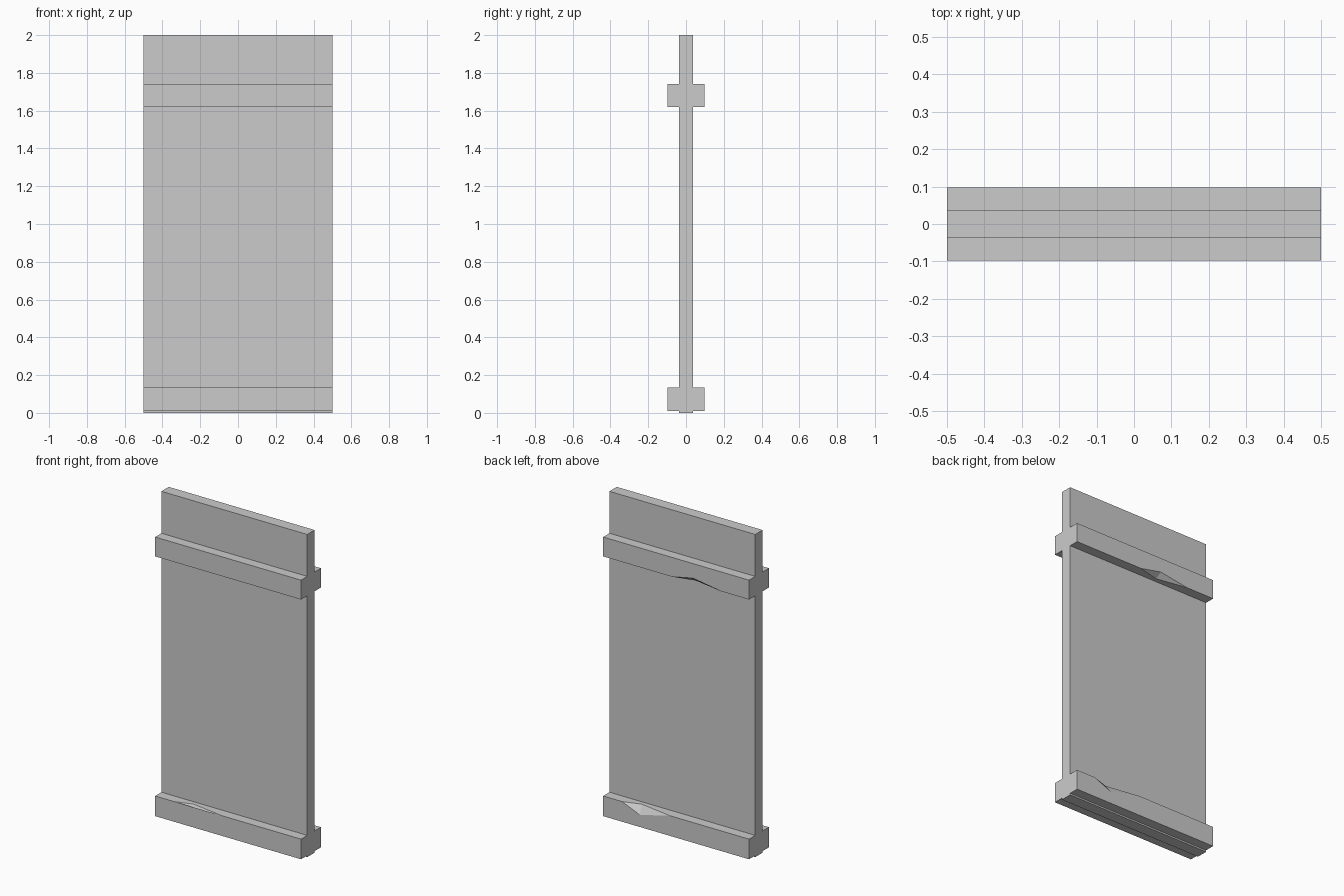
import bpy, bmesh
from mathutils import Matrix

if "Cube" in bpy.data.objects:
    bpy.data.objects.remove(bpy.data.objects["Cube"])

HALF_W, PANEL_Y, BATTEN_Y = 0.5, 0.036, 0.097


def finish(name, bm):
    bmesh.ops.recalc_face_normals(bm, faces=bm.faces)
    mesh = bpy.data.meshes.new(name)
    bm.to_mesh(mesh)
    bm.free()
    obj = bpy.data.objects.new(name, mesh)
    bpy.context.collection.objects.link(obj)
    return obj


def batten(name, z_plain, z_chip, chip, back=False):
    """Bar on the panel face; its outer edge at z_chip is chipped.
    chip = (start x, peak x, end x, peak height, inner x, inner depth)"""
    a, p, b, pz, d, depth = chip
    bm = bmesh.new()
    v = lambda x, y, z: bm.verts.new((x, y, z))
    yo, yi = -BATTEN_Y, -PANEL_Y
    o0, o1 = v(-HALF_W, yo, z_plain), v(HALF_W, yo, z_plain)
    c0, c1 = v(-HALF_W, yo, z_chip), v(HALF_W, yo, z_chip)
    i0, i1 = v(-HALF_W, yi, z_plain), v(HALF_W, yi, z_plain)
    k0, k1 = v(-HALF_W, yi, z_chip), v(HALF_W, yi, z_chip)
    va, vb = v(a, yo, z_chip), v(b, yo, z_chip)
    vp, vd = v(p, yo, pz), v(d, yo + depth, z_chip)
    for f in ((o0, o1, c1, vb, vp, va, c0),      # outer face with notch
              (k0, k1, c1, vb, vd, va, c0),      # chipped edge face
              (va, vp, vd), (vp, vb, vd),        # chip facets
              (o0, o1, i1, i0), (i0, i1, k1, k0),
              (o0, c0, k0, i0), (o1, c1, k1, i1)):
        bm.faces.new(f)
    if back:
        bm.transform(Matrix.Rotation(3.14159265, 4, 'Z'))
    bmesh.ops.triangulate(bm, faces=[f for f in bm.faces if len(f.verts) > 4])
    return finish(name, bm)


# Main door panel
bm = bmesh.new()
bmesh.ops.create_cube(bm, size=1, matrix=Matrix.Translation((0, 0, 1))
                      @ Matrix.Diagonal((2 * HALF_W, 2 * PANEL_Y, 2, 1)))
finish("panel", bm)

# Upper battens, chipped along the lower edge
batten("upper_batten_front", 1.74, 1.62, (0.03, 0.215, 0.42, 1.66, 0.19, 0.04))
batten("upper_batten_back", 1.74, 1.62, (-0.03, 0.115, 0.31, 1.65, 0.11, 0.035), True)

# Lower battens, chipped along the upper edge
low_chip = (-0.37, -0.25, -0.04, 0.085, -0.26, 0.035)
batten("lower_batten_front", 0.01, 0.135, low_chip)
batten("lower_batten_back", 0.01, 0.135, low_chip, True)
